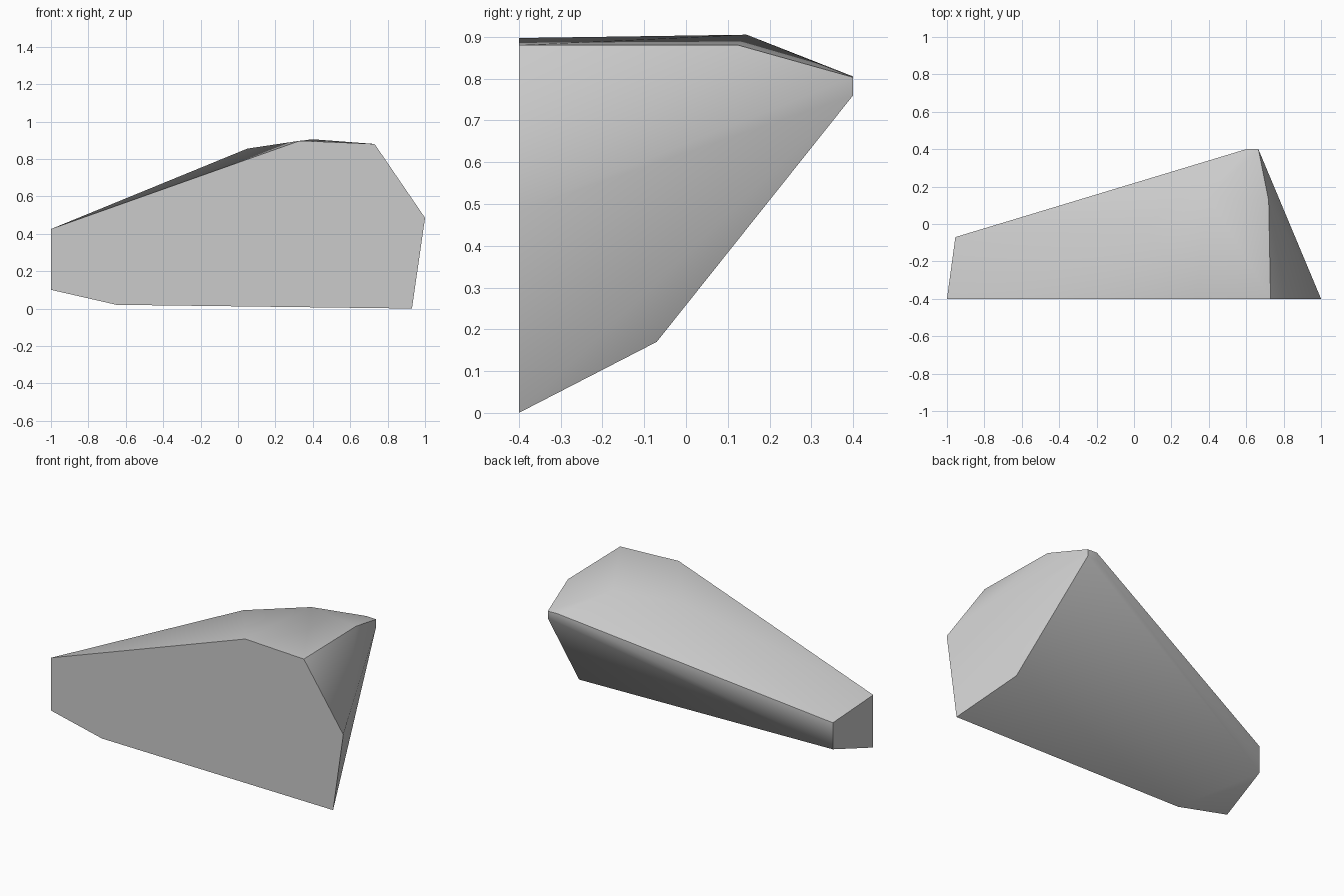
import bpy, bmesh, math

cube = bpy.data.objects.get("Cube")
if cube:
    bpy.data.objects.remove(cube, do_unlink=True)

# Plain grey stone
stone = bpy.data.materials.new("stone_grey")
stone.use_nodes = True
colour = (0.6, 0.6, 0.6, 1)
stone.diffuse_color = colour
stone.node_tree.nodes["Principled BSDF"].inputs["Base Color"].default_value = colour

# Flat front cut, as an x, z outline
FRONT = -0.4
outline = [(-1, 0.10), (-0.65, 0.02), (0.93, 0), (1, 0.485),
           (0.73, 0.88), (0.33, 0.897), (-1, 0.425)]
corners = [(x, FRONT, z) for x, z in outline]

# Narrow tail end and back tip, each a short upright edge
for x, y, low, high in [(-0.955, -0.07, 0.203, 0.367),
                        (0.60, 0.4, 0.76, 0.805),
                        (0.665, 0.4, 0.76, 0.803)]:
    corners += [(x, y, low), (x, y, high)]

# Crown of the rock and the knee under its thick end
corners += [(0.05, -0.02, 0.855), (0.40, 0.145, 0.905),
            (0.72, 0.125, 0.88), (0.78, -0.07, 0.17)]

# Wrap the corners into one faceted boulder
bm = bmesh.new()
for c in corners:
    bm.verts.new(c)
bmesh.ops.convex_hull(bm, input=bm.verts)
bmesh.ops.dissolve_limit(bm, angle_limit=math.radians(1),
                         verts=bm.verts, edges=bm.edges)
bmesh.ops.recalc_face_normals(bm, faces=bm.faces)
mesh = bpy.data.meshes.new("rock")
bm.to_mesh(mesh)
bm.free()
mesh.materials.append(stone)
rock = bpy.data.objects.new("rock", mesh)
bpy.context.collection.objects.link(rock)

# Soft shading on gentle folds, crisp main edges
bpy.context.view_layer.objects.active = rock
rock.select_set(True)
bpy.ops.object.shade_smooth_by_angle(angle=math.radians(44))
